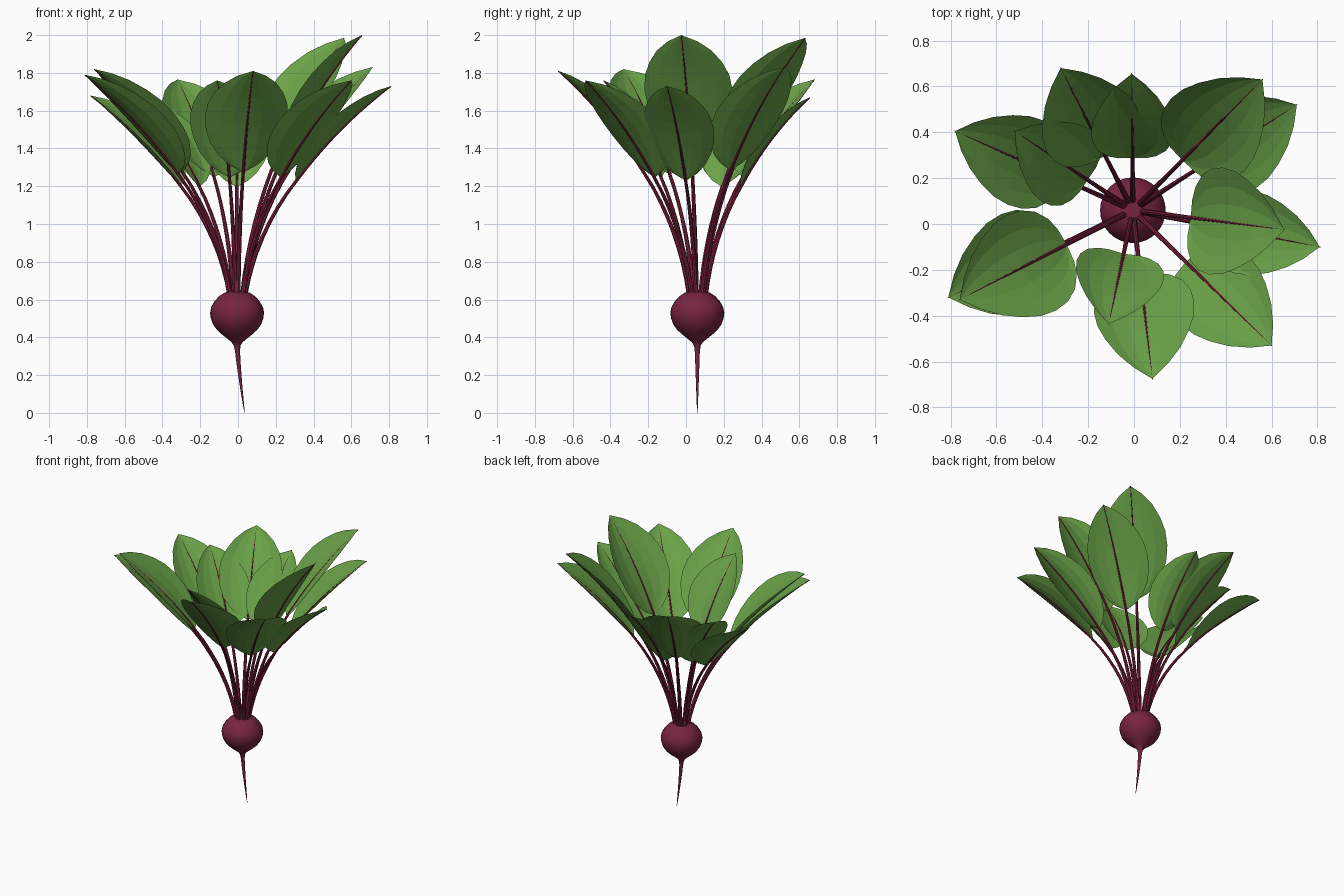
import bpy, bmesh, math
from mathutils import Vector

if "Cube" in bpy.data.objects:
    bpy.data.objects.remove(bpy.data.objects["Cube"])


def material(name, srgb):
    m = bpy.data.materials.new(name)
    lin = [((c / 255 + 0.055) / 1.055) ** 2.4 for c in srgb]
    m.diffuse_color = (*lin, 1)
    m.use_nodes = True
    m.node_tree.nodes["Principled BSDF"].inputs["Base Color"].default_value = m.diffuse_color
    return m


ROOT = material("beet crimson", (120, 36, 64))
STALK = material("stalk red", (130, 34, 64))
LEAF = material("leaf green", (106, 162, 72))
CX, CY = -0.005, 0.06


def make_object(name, bm, mat):
    bmesh.ops.remove_doubles(bm, verts=bm.verts, dist=1e-5)
    mesh = bpy.data.meshes.new(name)
    bm.to_mesh(mesh)
    bm.free()
    mesh.materials.append(mat)
    ob = bpy.data.objects.new(name, mesh)
    bpy.context.collection.objects.link(ob)
    return ob


def bridge(bm, rows, closed):
    for a, b in zip(rows, rows[1:]):
        n = len(a)
        for i in range(n if closed else n - 1):
            j = (i + 1) % n
            bm.faces.new((a[i], a[j], b[j], b[i]))


def tube(name, rings, mat, sides):
    """rings: (centre, radius, axis u, axis v)"""
    bm = bmesh.new()
    rows = []
    for c, r, u, v in rings:
        rows.append([bm.verts.new(c + r * (math.cos(a) * u + math.sin(a) * v))
                     for a in (2 * math.pi * i / sides for i in range(sides))])
    bridge(bm, rows, True)
    bm.faces.new(rows[0][::-1])
    bm.faces.new(rows[-1])
    bmesh.ops.recalc_face_normals(bm, faces=bm.faces)
    return make_object(name, bm, mat)


def bezier(a, b, c, t):
    return a * (1 - t) ** 2 + b * 2 * t * (1 - t) + c * t * t


def lookup(table, s):
    for (s0, w0), (s1, w1) in zip(table, table[1:]):
        if s <= s1:
            return w0 + (w1 - w0) * (s - s0) / (s1 - s0)
    return table[-1][1]


# bulb with a thin tap root bending to one side
X, Y, Z = Vector((1, 0, 0)), Vector((0, 1, 0)), Vector((0, 0, 1))
profile = [(.03, .645), (.066, .637), (.095, .618), (.12, .59), (.137, .56),
           (.143, .53), (.139, .5), (.127, .468), (.107, .44), (.08, .415),
           (.052, .393), (.03, .375), (.017, .355), (.013, .32), (.011, .26),
           (.009, .2), (.006, .12), (.004, .06), (.001, 0)]
rings = []
for r, z in profile:
    bend = 0.04 * max(0, (0.37 - z) / 0.37) ** 1.3
    rings.append((Vector((CX + bend, CY, z)), r, X, Y))
bulb = tube("root", rings, ROOT, 32)
for p in bulb.data.polygons:
    p.use_smooth = len(p.vertices) == 4

# half width of a blade from base to tip
OUTLINE = [(0, .04), (.04, .34), (.1, .58), (.2, .81), (.32, .95), (.45, 1), (.58, .96),
           (.7, .83), (.82, .62), (.92, .34), (1, 0)]


def add_leaf(i, tip, width):
    dx, dy = tip[0] - CX, tip[1] - CY
    rt = math.hypot(dx, dy)
    out = Vector((dx / rt, dy / rt, 0))
    side = Z.cross(out)
    centre = Vector((CX, CY, 0))
    # stalk and blade curves in the leaf's upright plane
    p0 = centre + out * 0.042 + Z * 0.62
    rb, zb = 0.385 * rt, 1.27 + 0.55 * (tip[2] - 1.8)
    p2 = centre + out * rb + Z * zb
    p1 = centre + out * (0.042 + 0.2 * (rb - 0.042)) + Z * (0.62 + 0.53 * (zb - 0.62))
    p4 = Vector(tip)
    along = (p4 - p2).normalized()
    inner = along.cross(side).normalized()
    if inner.z < 0:
        inner = -inner
    p3 = (p2 + p4) / 2 + inner * 0.05

    # stalk running on as the midrib
    path = [bezier(p0, p1, p2, k / 8) for k in range(8)]
    path += [bezier(p2, p3, p4, k / 10) - inner * 0.002 for k in range(11)]
    rings = []
    for k, p in enumerate(path):
        d = (path[min(k + 1, len(path) - 1)] - path[max(k - 1, 0)]).normalized()
        rad = 0.0135 - 0.005 * k / 8 if k <= 8 else 0.0085 - 0.0065 * (k - 8) / 10
        rings.append((p, rad, side, d.cross(side)))
    tube(f"stalk_{i}", rings, STALK, 8)

    # cupped blade
    bm = bmesh.new()
    rows = []
    for s, _ in OUTLINE:
        hw = lookup(OUTLINE, s) * width / 2
        c = bezier(p2, p3, p4, s)
        rows.append([bm.verts.new(c + side * hw * u + inner * 0.28 * hw * u * u)
                     for u in (-1, -.66, -.33, 0, .33, .66, 1)])
    bridge(bm, rows, False)
    bmesh.ops.remove_doubles(bm, verts=bm.verts, dist=1e-5)
    bmesh.ops.recalc_face_normals(bm, faces=bm.faces)
    make_object(f"leaf_blade_{i}", bm, LEAF)


# leaf tips and blade widths, anticlockwise from the back
leaves = [((-.01, .655, 1.67), .36), ((-.32, .68, 1.765), .44),
          ((-.78, .405, 1.68), .40), ((-.52, .405, 1.67), .38),
          ((-.81, -.32, 1.79), .46), ((-.76, -.33, 1.82), .47),
          ((-.11, -.435, 1.76), .39), ((.08, -.675, 1.81), .44),
          ((.60, -.53, 1.76), .42), ((.655, -.025, 2.0), .47),
          ((.81, -.10, 1.73), .37), ((.71, .52, 1.83), .42),
          ((.56, .63, 1.985), .45)]
for n, (tip, width) in enumerate(leaves, 1):
    add_leaf(n, tip, width)
